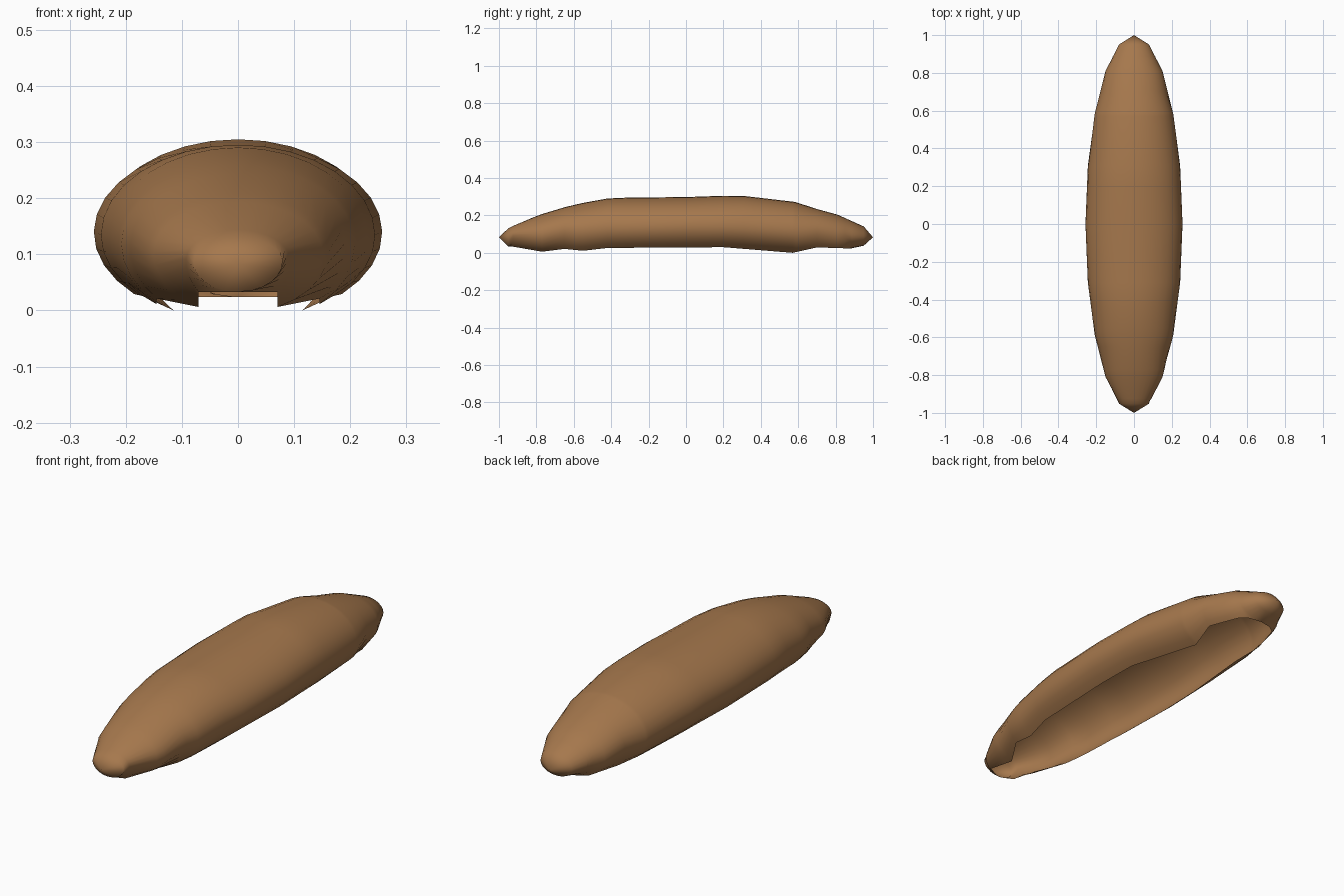
import bpy, bmesh, math

if "Cube" in bpy.data.objects:
    bpy.data.objects.remove(bpy.data.objects["Cube"])

# Bread crust: a long hollow loaf shell, open underneath with an uneven rim
WIDTH = 0.257
SEG = 24

# Top ridge profile: (y, z)
TOP = [(-1, .09), (-.95, .135), (-.88, .17), (-.72, .23), (-.59, .262), (-.45, .293),
       (-.2, .304), (0, .302), (.2, .309), (.31, .308), (.45, .299), (.59, .274),
       (.7, .238), (.81, .208), (.95, .145), (1, .09)]
# Rim of the opening: (y, half width, z)
RIM = [(-.95, .003, .037), (-.925, .07, .037), (-.77, .07, .01), (-.65, .145, .025),
       (-.55, .145, .015), (-.42, .17, .03), (0, .185, .033), (.2, .18, .034),
       (.57, .115, .004), (.7, .145, .033), (.85, .095, .028), (.875, .06, .028),
       (.885, .003, .028), (.95, .003, .042)]


def lerp_table(table, y, col=1):
    for a, b in zip(table, table[1:]):
        if y <= b[0]:
            t = max(0, (y - a[0]) / (b[0] - a[0]))
            return a[col] + t * (b[col] - a[col])
    return table[-1][col]


# Plan outline is a ten-step half ellipse
OUTLINE = [(math.sin(math.radians(18 * k)), WIDTH * math.cos(math.radians(18 * k)))
           for k in range(-5, 6)]

rows = sorted({round(p[0], 3) for p in RIM + OUTLINE[1:-1]})
rows = [y for i, y in enumerate(rows) if i == 0 or y - rows[i - 1] > .004]

bm = bmesh.new()
rings = []
for y in rows:
    w = lerp_table(OUTLINE, y)
    zc = .085 + .058 * (1 - y * y)
    up = lerp_table(TOP, y) - zc
    xr, zr = lerp_table(RIM, y, 1), lerp_table(RIM, y, 2)
    # lower arc passes through the rim point
    low = (zc - zr) / math.sqrt(max(.05, 1 - (xr / w) ** 2))
    a0 = -math.acos(min(1, xr / w))
    ring = []
    for i in range(SEG + 1):
        a = a0 + (math.pi - 2 * a0) * i / SEG
        s = math.sin(a)
        ring.append(bm.verts.new((w * math.cos(a), y, zc + (up if s > 0 else low) * s)))
    rings.append(ring)

closed = lambda r: abs(r[0].co.x) < .01
for r, q in zip(rings, rings[1:]):
    for i in range(SEG):
        bm.faces.new((r[i], q[i], q[i + 1], r[i + 1]))

# Pointed ends
for ring, y in ((rings[0], -1), (rings[-1], 1)):
    tip = bm.verts.new((0, y, .087))
    for i in range(SEG):
        bm.faces.new((ring[i], ring[i + 1], tip))

# Close the seam under the two ends
seam = [v for r in rings if closed(r) for v in (r[0], r[-1])]
bmesh.ops.remove_doubles(bm, verts=seam, dist=.008)
bmesh.ops.recalc_face_normals(bm, faces=bm.faces)
if max(bm.faces, key=lambda f: f.calc_center_median().z).normal.z < 0:
    bmesh.ops.reverse_faces(bm, faces=bm.faces)

# Sit the lowest rim point on the ground
dz = min(v.co.z for v in bm.verts)
bmesh.ops.translate(bm, verts=bm.verts, vec=(0, 0, -dz))

mesh = bpy.data.meshes.new("loaf_crust")
bm.to_mesh(mesh)
bm.free()
crust = bpy.data.objects.new("loaf_crust", mesh)
bpy.context.collection.objects.link(crust)

mat = bpy.data.materials.new("golden brown crust")
mat.diffuse_color = (.381, .188, .074, 1)
mat.use_nodes = True
mat.node_tree.nodes["Principled BSDF"].inputs["Base Color"].default_value = mat.diffuse_color
mesh.materials.append(mat)

bpy.context.view_layer.objects.active = crust
crust.select_set(True)
bpy.ops.object.shade_smooth_by_angle(angle=math.radians(60))
